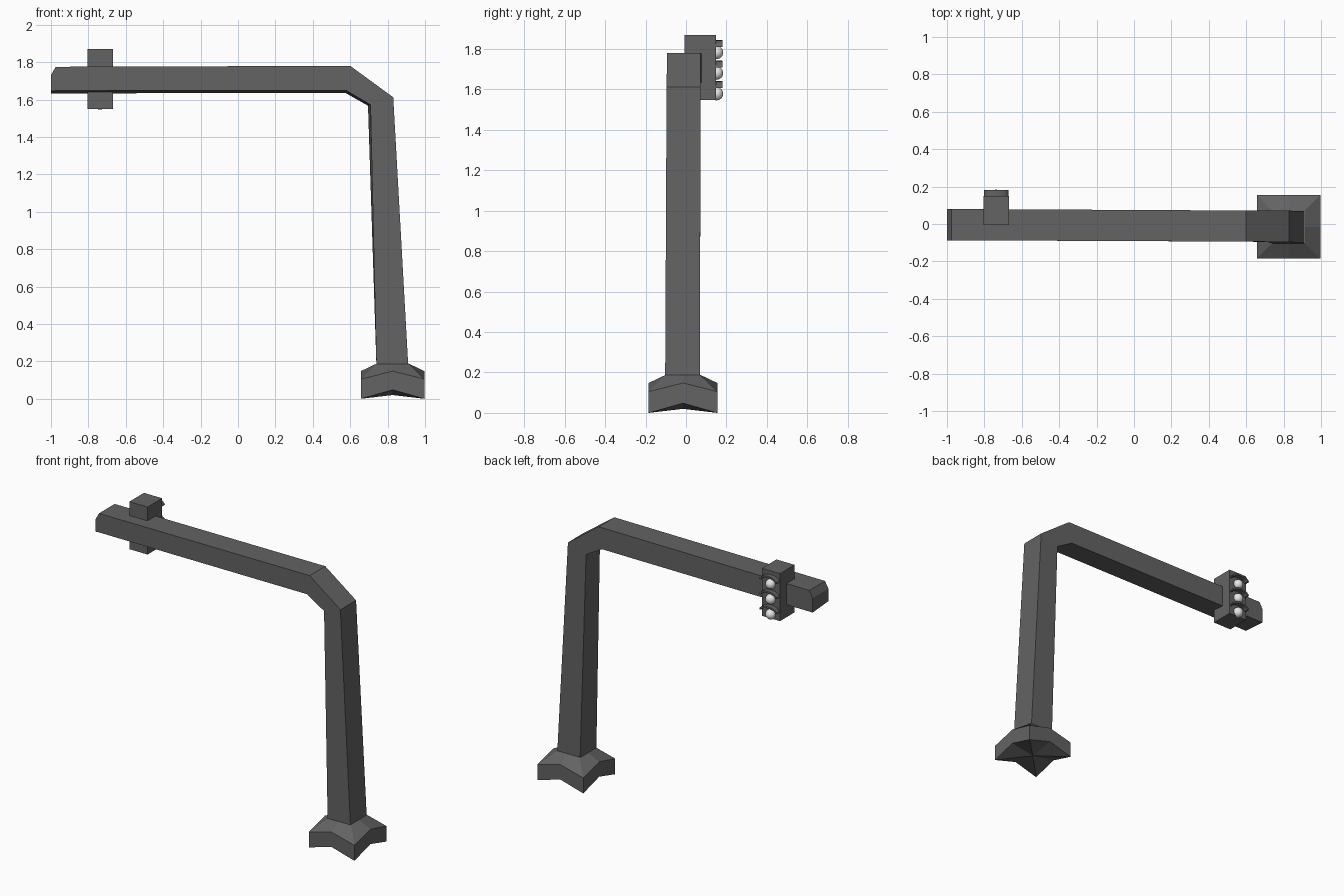
import bpy, bmesh, math
from mathutils import Vector

cube = bpy.data.objects.get("Cube")
if cube:
    bpy.data.objects.remove(cube, do_unlink=True)


def material(name, value):
    mat = bpy.data.materials.new(name)
    mat.use_nodes = True
    colour = (value, value, value, 1)
    mat.diffuse_color = colour
    mat.node_tree.nodes["Principled BSDF"].inputs["Base Color"].default_value = colour
    return mat


grey = material("dark grey metal", 0.125)
white = material("white lens", 0.8)


def finish(name, bm, mat):
    bmesh.ops.recalc_face_normals(bm, faces=bm.faces)
    mesh = bpy.data.meshes.new(name)
    bm.to_mesh(mesh)
    bm.free()
    mesh.materials.append(mat)
    obj = bpy.data.objects.new(name, mesh)
    bpy.context.collection.objects.link(obj)
    return obj


def bridge(bm, a, b):
    n = len(a)
    for i in range(n):
        j = (i + 1) % n
        bm.faces.new((a[i], a[j], b[j], b[i]))


# Bent square pole: inner point, outer point, front y, back y, front inner lean
sections = [
    ((0.74, 0.18), (0.91, 0.18), -0.103, 0.07, 0.0),
    ((0.695, 1.567), (0.83, 1.612), -0.096, 0.071, 0.1),
    ((0.575, 1.635), (0.6, 1.78), -0.094, 0.072, 0.1),
    ((-0.975, 1.633), (-0.975, 1.775), -0.087, 0.08, 0.1),
    ((-1.0, 1.633), (-1.0, 1.73), -0.087, 0.08, 0.13),
]
bm = bmesh.new()
rings = []
for (ix, iz), (ox, oz), front, back, lean in sections:
    fx, fz = Vector((ix, iz)).lerp(Vector((ox, oz)), lean)
    ring = [(fx, front, fz), (ox, front, oz), (ox, back, oz), (ix, back, iz)]
    rings.append([bm.verts.new(p) for p in ring])
for a, b in zip(rings, rings[1:]):
    bridge(bm, a, b)
bm.faces.new(rings[0])
bm.faces.new(rings[-1])
finish("pole_and_arm", bm, grey)

# Foot: square block whose side middles arch upward
bm = bmesh.new()
cx, cy = 0.827, -0.015
steps = [(-1, -1), (0, -1), (1, -1), (1, 0), (1, 1), (0, 1), (-1, 1), (-1, 0)]


def foot_ring(half, corner_z, middle_z):
    return [bm.verts.new((cx + half * sx, cy + half * sy,
                          corner_z if sx * sy else middle_z)) for sx, sy in steps]


bottom = foot_ring(0.17, 0.0, 0.048)
shoulder = foot_ring(0.17, 0.105, 0.148)
neck = foot_ring(0.086, 0.188, 0.188)
bridge(bm, bottom, shoulder)
bridge(bm, shoulder, neck)
bm.faces.new(neck)
centre = bm.verts.new((cx, cy, 0.02))
for i in range(8):
    bm.faces.new((bottom[i], bottom[(i + 1) % 8], centre))
finish("foot", bm, grey)

# Signal housing
lamp_x = -0.737
bm = bmesh.new()
bmesh.ops.create_cube(bm, size=1)
bmesh.ops.scale(bm, vec=(0.135, 0.155, 0.32), verts=bm.verts)
bmesh.ops.translate(bm, vec=(lamp_x, 0.071, 1.709), verts=bm.verts)
finish("signal_housing", bm, grey)

# Three lenses, each under a curved hood
for name, z in (("top", 1.783), ("middle", 1.681), ("bottom", 1.579)):
    bm = bmesh.new()
    bmesh.ops.create_uvsphere(bm, u_segments=20, v_segments=12, radius=0.033)
    bmesh.ops.translate(bm, vec=(lamp_x, 0.151, z), verts=bm.verts)
    lens = finish(name + "_lens", bm, white)
    for poly in lens.data.polygons:
        poly.use_smooth = True

    bm = bmesh.new()
    arcs = []
    for i in range(9):
        t = math.pi * i / 8
        c, s = math.cos(t), math.sin(t)
        arcs.append([bm.verts.new((lamp_x + r * c, y, z + 0.028 + h * s))
                     for r, h, y in ((0.065, 0.034, 0.14), (0.065, 0.034, 0.181),
                                     (0.053, 0.022, 0.181), (0.053, 0.022, 0.14))])
    for a, b in zip(arcs, arcs[1:]):
        bridge(bm, a, b)
    bm.faces.new(arcs[0])
    bm.faces.new(arcs[-1])
    finish(name + "_hood", bm, grey)
